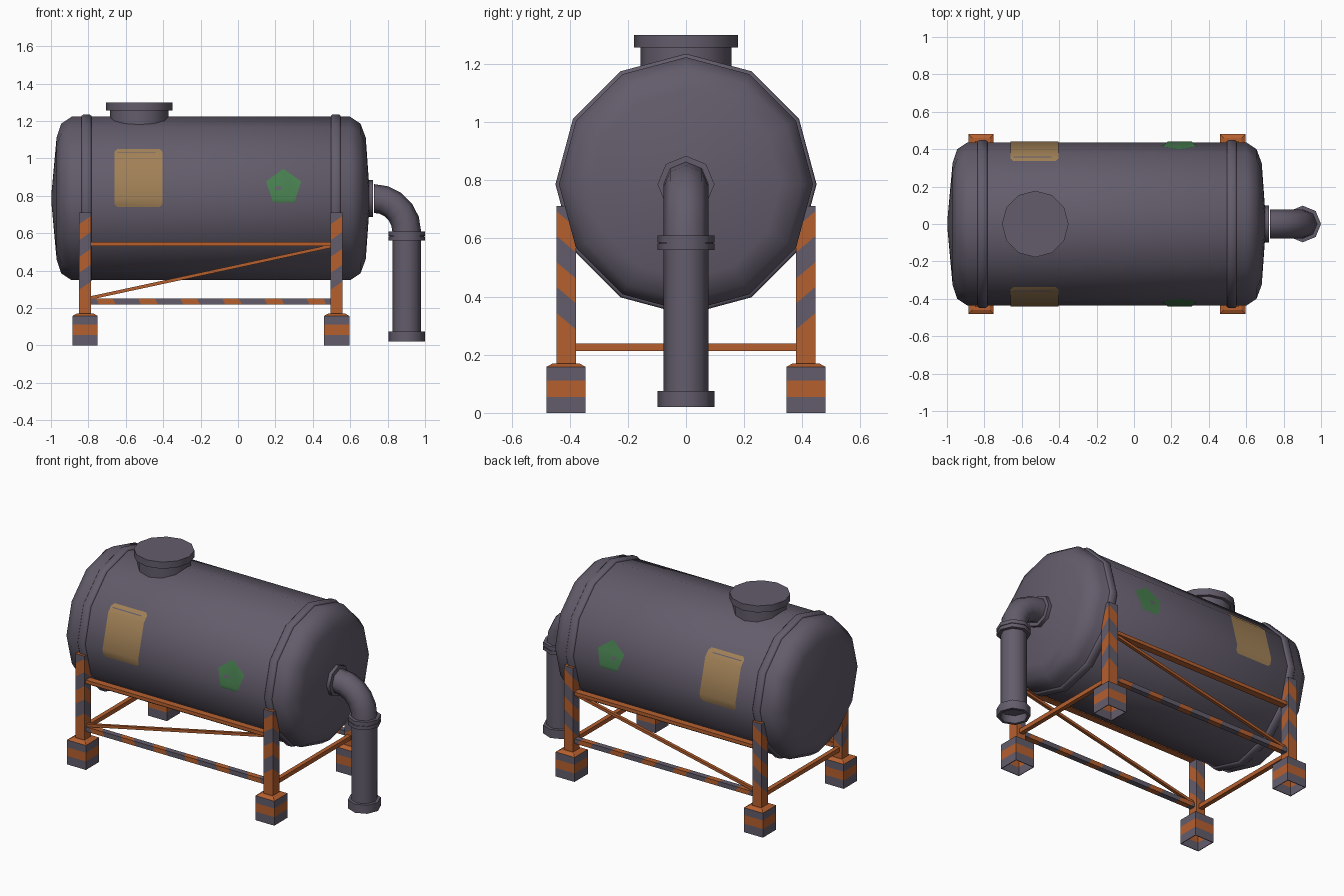
import bpy, bmesh, math
from mathutils import Vector

if "Cube" in bpy.data.objects:
    bpy.data.objects.remove(bpy.data.objects["Cube"])

TANK_Z, TANK_R = 0.786, 0.437


def material(name, rgb):
    m = bpy.data.materials.new(name)
    m.diffuse_color = (*rgb, 1)
    m.use_nodes = True
    m.node_tree.nodes["Principled BSDF"].inputs["Base Color"].default_value = m.diffuse_color
    return m


GREY = material("slate grey", (0.125, 0.108, 0.148))
ORANGE = material("rust orange", (0.46, 0.115, 0.028))
TAN = material("label tan", (0.36, 0.22, 0.095))
GREEN = material("sign green", (0.065, 0.215, 0.08))


def finish(name, bm, mats, smooth=None, mirror=False, recalc=True):
    if recalc:
        bmesh.ops.recalc_face_normals(bm, faces=bm.faces[:])
    me = bpy.data.meshes.new(name)
    bm.to_mesh(me)
    bm.free()
    for m in mats:
        me.materials.append(m)
    ob = bpy.data.objects.new(name, me)
    bpy.context.collection.objects.link(ob)
    if smooth:
        me.shade_smooth()
        me.set_sharp_from_angle(angle=math.radians(smooth))
    if mirror:
        mod = ob.modifiers.new("mirror", 'MIRROR')
        mod.use_axis = (False, True, False)
        mod.use_mirror_merge = False
    return ob


def sweep(name, rings, sides, smooth=50):
    """Skin of rings (centre, axis, radius); the axis lies in the xz plane."""
    bm = bmesh.new()
    loops = []
    for c, axis, r in rings:
        u = Vector((0, 1, 0))
        v = Vector(axis).normalized().cross(u)
        loops.append([bm.verts.new(Vector(c) + r * (u * math.cos(a) + v * math.sin(a)))
                      for a in (2 * math.pi * i / sides for i in range(sides))])
    for a, b in zip(loops, loops[1:]):
        for i in range(sides):
            j = (i + 1) % sides
            bm.faces.new((a[i], a[j], b[j], b[i]))
    bm.faces.new(loops[0][::-1])
    bm.faces.new(loops[-1])
    return finish(name, bm, [GREY], smooth)


def along_x(name, profile, sides):
    return sweep(name, [((x, 0, TANK_Z), (1, 0, 0), r) for x, r in profile], sides)


def along_z(name, x, profile, sides):
    return sweep(name, [((x, 0, z), (0, 0, 1), r) for z, r in profile], sides)


def box(bm, lo, hi):
    geo = bmesh.ops.create_cube(bm, size=1)
    for v in geo["verts"]:
        v.co = Vector([l + (c + 0.5) * (h - l) for c, l, h in zip(v.co, lo, hi)])


def cut(bm, co, no):
    bmesh.ops.bisect_plane(bm, geom=bm.verts[:] + bm.edges[:] + bm.faces[:],
                           plane_co=co, plane_no=no, dist=1e-5)


def stripe(bm, origin, n, period, width):
    """Cut diagonal bands and colour the band centred on every period orange."""
    o, n = Vector(origin), Vector(n)
    for k in range(-12, 13):
        for s in (-0.5, 0.5):
            cut(bm, o + n * ((k * period + s * width) / n.length_squared), n)
    for f in bm.faces:
        d = (f.calc_center_median() - o).dot(n)
        d -= period * round(d / period)
        f.material_index = int(abs(d) < width / 2)


# Tank shell with domed ends
along_x("tank", [(-0.998, 0.02), (-0.97, 0.325), (-0.945, 0.40), (-0.89, TANK_R),
                 (0.60, TANK_R), (0.655, 0.40), (0.683, 0.325), (0.705, 0.02)], 12)

# Strap bands over the legs
for side, x in (("left", -0.81), ("right", 0.523)):
    along_x(side + "_band", [(x - 0.026, 0.43), (x - 0.026, 0.442), (x - 0.018, 0.449),
                             (x + 0.018, 0.449), (x + 0.026, 0.442), (x + 0.026, 0.43)], 12)

# Filling hatch
along_z("hatch", -0.528, [(1.12, 0.157), (1.257, 0.157), (1.257, 0.178), (1.30, 0.178)], 12)

# Outlet elbow and down pipe
along_x("outlet_flange", [(0.69, 0.098), (0.722, 0.098)], 8)
PX, PR = 0.902, 0.077
elbow = []
for i in range(6):
    a = math.radians(90 - 18 * i)
    elbow.append(((0.726 + 0.176 * math.cos(a), 0, 0.61 + 0.176 * math.sin(a)),
                  (math.sin(a), 0, -math.cos(a)), PR))
sweep("elbow", elbow, 8)
along_z("down_pipe", PX, [(0.61, PR), (0.61, 0.098), (0.586, 0.098), (0.586, 0.093),
                          (0.582, 0.093), (0.582, 0.098), (0.56, 0.098), (0.56, PR),
                          (0.075, PR), (0.075, 0.098), (0.02, 0.098), (0.02, 0.08),
                          (0.07, 0.08)], 8)

# Legs and feet, built on the front and mirrored to the back
for side, x in (("left", -0.8175), ("right", 0.5275)):
    bm = bmesh.new()
    box(bm, (x - 0.0325, -0.445, 0.16), (x + 0.0325, -0.379, 0.712))
    stripe(bm, (x, -0.412, 0.60), (-0.7, 0.85, 1), 0.175, 0.085)
    for f in bm.faces:
        c = f.calc_center_median()
        if c.z > 0.711 or c.z < 0.2:
            f.material_index = 1
    finish(side + "_leg", bm, [GREY, ORANGE], mirror=True)

    bm = bmesh.new()
    box(bm, (x - 0.0675, -0.48, 0), (x + 0.0675, -0.345, 0.158))
    stripe(bm, (x, -0.412, 0.083), (0, 0, 1), 1.0, 0.056)
    top = [f for f in bm.faces if f.calc_center_median().z > 0.157]
    low = [f for f in bm.faces if f.calc_center_median().z < 0.001]
    bmesh.ops.recalc_face_normals(bm, faces=bm.faces[:])
    top[0].material_index = 1
    ring = bmesh.ops.inset_region(bm, faces=top, thickness=0.03)["faces"]
    for v in top[0].verts:
        v.co.z = 0.17
    for f in ring + top:
        f.material_index = 1
    # the sleeve is hollow underneath: striped inner walls
    hole = bmesh.ops.inset_region(bm, faces=low, thickness=0.006)
    ext = bmesh.ops.extrude_face_region(bm, geom=low)
    for v in [g for g in ext["geom"] if isinstance(g, bmesh.types.BMVert)]:
        v.co.z = 0.15
    bmesh.ops.delete(bm, geom=[f for f in low if f.is_valid], context='FACES')
    for z in (0.055, 0.111):
        cut(bm, (0, 0, z), (0, 0, 1))
    for f in bm.faces:
        z = f.calc_center_median().z
        if z < 0.15:
            f.material_index = int(0.055 < z < 0.111)
    finish(side + "_foot", bm, [GREY, ORANGE], mirror=True)

    # Cross beam between front and back legs
    bm = bmesh.new()
    box(bm, (x - 0.014, -0.385, 0.212), (x + 0.014, 0.385, 0.239))
    finish(side + "_cross_beam", bm, [ORANGE])

# Long side beams
bm = bmesh.new()
box(bm, (-0.79, -0.432, 0.531), (0.50, -0.388, 0.553))
finish("upper_side_beam", bm, [ORANGE], mirror=True)
bm = bmesh.new()
box(bm, (-0.79, -0.43, 0.22), (0.50, -0.394, 0.25))
stripe(bm, (-0.04, -0.412, 0.235), (1, 0.5, 0.5), 0.225, 0.09)
finish("lower_side_beam", bm, [GREY, ORANGE], mirror=True)

# Diagonal brace: a box sheared up along x
bm = bmesh.new()
box(bm, (-0.79, -0.422, -0.009), (0.50, -0.402, 0.009))
for v in bm.verts:
    v.co.z += 0.254 + (v.co.x + 0.79) / 1.29 * 0.278
finish("diagonal_brace", bm, [ORANGE], mirror=True)


def tank_y(z):
    """Half width of the twelve-sided shell at height z."""
    dz = min(max((z - TANK_Z) / TANK_R, -0.999), 0.999)
    a = math.floor(math.degrees(math.asin(dz)) / 30 + 1e-4) * 30
    a0, a1 = math.radians(a), math.radians(a + 30)
    t = (dz - math.sin(a0)) / (math.sin(a1) - math.sin(a0))
    return TANK_R * (math.cos(a0) + t * (math.cos(a1) - math.cos(a0)))


def patch(name, points, mat, gap):
    """Thin sheet wrapped on both flanks of the tank; points are (x, z)."""
    bm = bmesh.new()
    bm.faces.new([bm.verts.new((x, 0, z)) for x, z in points])
    for s in (0, 0.5):
        cut(bm, (0, 0, TANK_Z + TANK_R * s), (0, 0, 1))
    bm.normal_update()
    for f in bm.faces:
        if f.normal.y > 0:
            f.normal_flip()
    for v in bm.verts:
        v.co.y = -tank_y(v.co.z) - gap
    finish(name, bm, [mat], 50, True, recalc=False)


def rect(x0, x1, z0, z1, c=0.0):
    if not c:
        return [(x0, z0), (x1, z0), (x1, z1), (x0, z1)]
    return [(x0 + c, z0), (x1 - c, z0), (x1, z0 + c), (x1, z1 - c),
            (x1 - c, z1), (x0 + c, z1), (x0, z1 - c), (x0, z0 + c)]


# Tan notice panel and green pentagon sign, with worn spots
patch("notice_panel", rect(-0.66, -0.405, 0.74, 1.05, 0.014), TAN, 0.003)
patch("notice_worn_edge", rect(-0.645, -0.44, 1.028, 1.033), GREY, 0.005)
patch("pentagon_sign", [(0.187, 0.765), (0.302, 0.765), (0.337, 0.877),
                        (0.242, 0.945), (0.15, 0.877)], GREEN, 0.003)
patch("sign_worn_spot", rect(0.20, 0.235, 0.832, 0.85, 0.005), GREY, 0.005)
